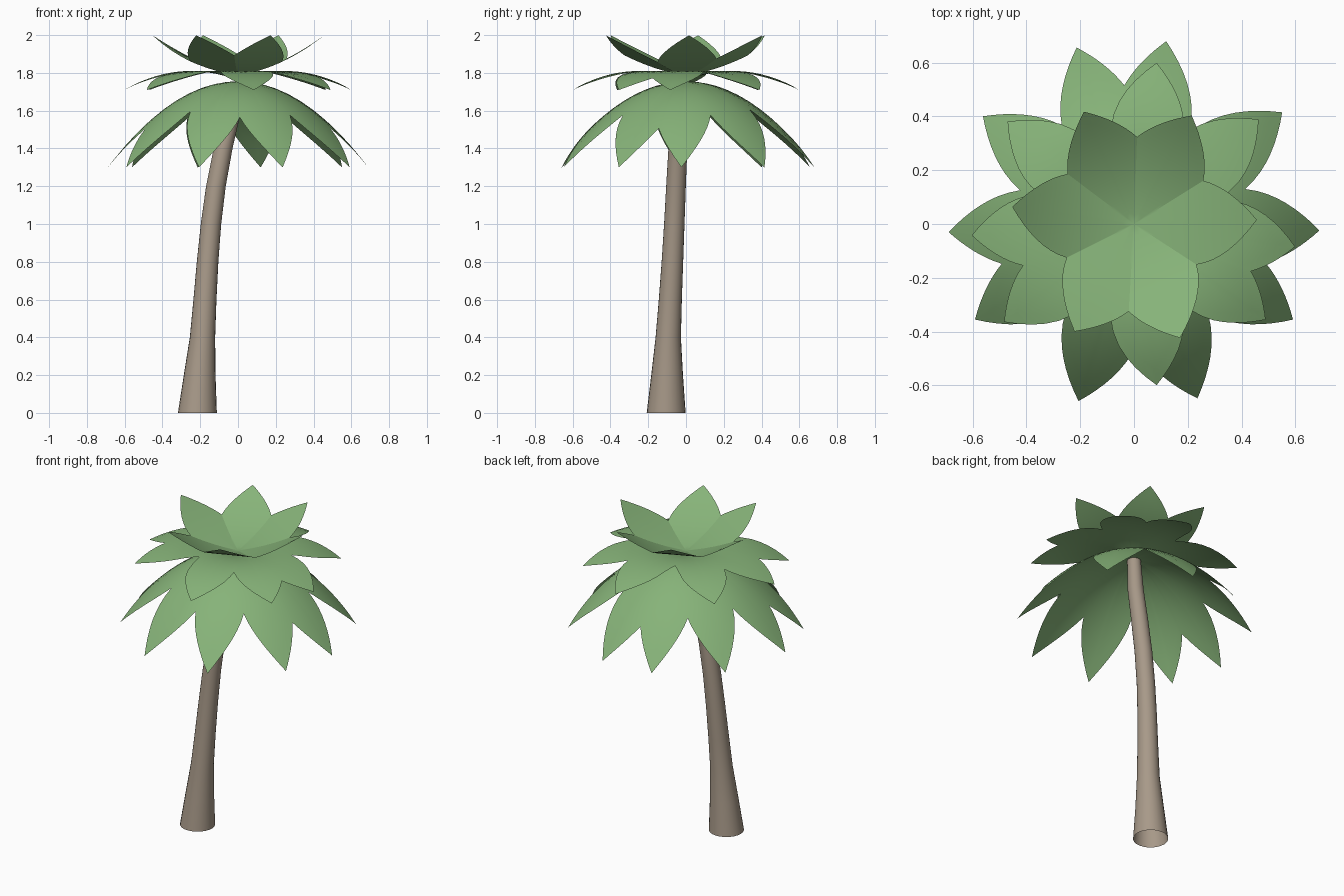
import bpy, bmesh, math

if "Cube" in bpy.data.objects:
    bpy.data.objects.remove(bpy.data.objects["Cube"], do_unlink=True)


def material(name, rgb):
    m = bpy.data.materials.new(name)
    m.use_nodes = True
    color = (*rgb, 1)
    m.diffuse_color = color
    m.node_tree.nodes["Principled BSDF"].inputs["Base Color"].default_value = color
    return m


leaf_green = material("leaf green", (0.24, 0.45, 0.19))
bark_brown = material("bark brown", (0.39, 0.32, 0.25))


def finish(bm, name, mat, sharp):
    mesh = bpy.data.meshes.new(name)
    bm.to_mesh(mesh)
    bm.free()
    mesh.materials.append(mat)
    obj = bpy.data.objects.new(name, mesh)
    bpy.context.collection.objects.link(obj)
    bpy.ops.object.select_all(action="DESELECT")
    obj.select_set(True)
    bpy.context.view_layer.objects.active = obj
    bpy.ops.object.shade_smooth_by_angle(angle=math.radians(sharp))


def leaf_edge(delta, length, width, taper):
    """Distance along a leaf's axis where a ray at angle delta leaves it."""
    low, high = 0.0, length
    for _ in range(40):
        s = (low + high) / 2
        d = min((length - s) / taper, 1)
        half_width = width * (1 - (1 - d) ** 2)
        if half_width >= s * math.tan(delta):
            low = s
        else:
            high = s
    return low


def leaf_tier(name, angles, length, width, taper, profile, flat, sharp):
    """Star of merged pointed leaves; profile gives height by distance."""
    steps, rings = 8, 10
    bm = bmesh.new()
    center = bm.verts.new((0, 0, profile(0)))
    spokes = []
    for i, a in enumerate(angles):
        gap = (angles[(i + 1) % len(angles)] - a) % 360
        for k in range(2 * steps):
            offset = gap * k / (2 * steps)
            delta = math.radians(min(offset, gap - offset))
            theta = math.radians(a + offset)
            edge = leaf_edge(delta, length, width, taper)
            spoke = []
            for j in range(1, rings + 1):
                s = edge * j / rings
                r = s / math.cos(delta)
                z = profile(s if flat else r)
                spoke.append(bm.verts.new((r * math.cos(theta), r * math.sin(theta), z)))
            spokes.append(spoke)
    for p, q in zip(spokes, spokes[1:] + spokes[:1]):
        bm.faces.new((center, p[0], q[0]))
        for j in range(rings - 1):
            bm.faces.new((p[j], p[j + 1], q[j + 1], q[j]))
    finish(bm, name, leaf_green, sharp)


# Drooping lower leaves
leaf_tier("lower_leaves", [-2, 37, 80, 108, 144.5, 182.5, 211, 252.6, 290, 329],
          0.69, 0.145, 0.30, lambda r: 1.755 - 0.957 * r * r, False, 40)

# Arched middle leaves
leaf_tier("middle_leaves", [-8, 40, 82, 141, 184, 217, 278, 324],
          0.605, 0.135, 0.25, lambda r: 1.76 + 0.4 * r - 0.8 * r * r, False, 40)

# Raised upper leaves, flat across and creased where they meet
leaf_tier("upper_leaves", [2, 62, 114, 172, 241, 292],
          0.457, 0.16, 0.25, lambda s: 1.785 + 0.18 * s + 0.63 * s * s, True, 16)

# Leaning trunk: x, y, z, radius
path = [(-0.215, -0.105, 0, 0.103), (-0.203, -0.1, 0.2, 0.084),
        (-0.188, -0.094, 0.4, 0.067), (-0.175, -0.083, 0.6, 0.061),
        (-0.161, -0.072, 0.8, 0.057), (-0.143, -0.062, 1.0, 0.054),
        (-0.117, -0.053, 1.2, 0.052), (-0.079, -0.043, 1.4, 0.05),
        (-0.035, -0.027, 1.58, 0.047), (0, 0, 1.75, 0.04)]
bm = bmesh.new()
sides = 24
loops = []
for x, y, z, r in path:
    turns = [2 * math.pi * k / sides for k in range(sides)]
    loops.append([bm.verts.new((x + r * math.cos(t), y + r * math.sin(t), z)) for t in turns])
for low, high in zip(loops, loops[1:]):
    for k in range(sides):
        n = (k + 1) % sides
        bm.faces.new((low[k], low[n], high[n], high[k]))
finish(bm, "trunk", bark_brown, 40)
